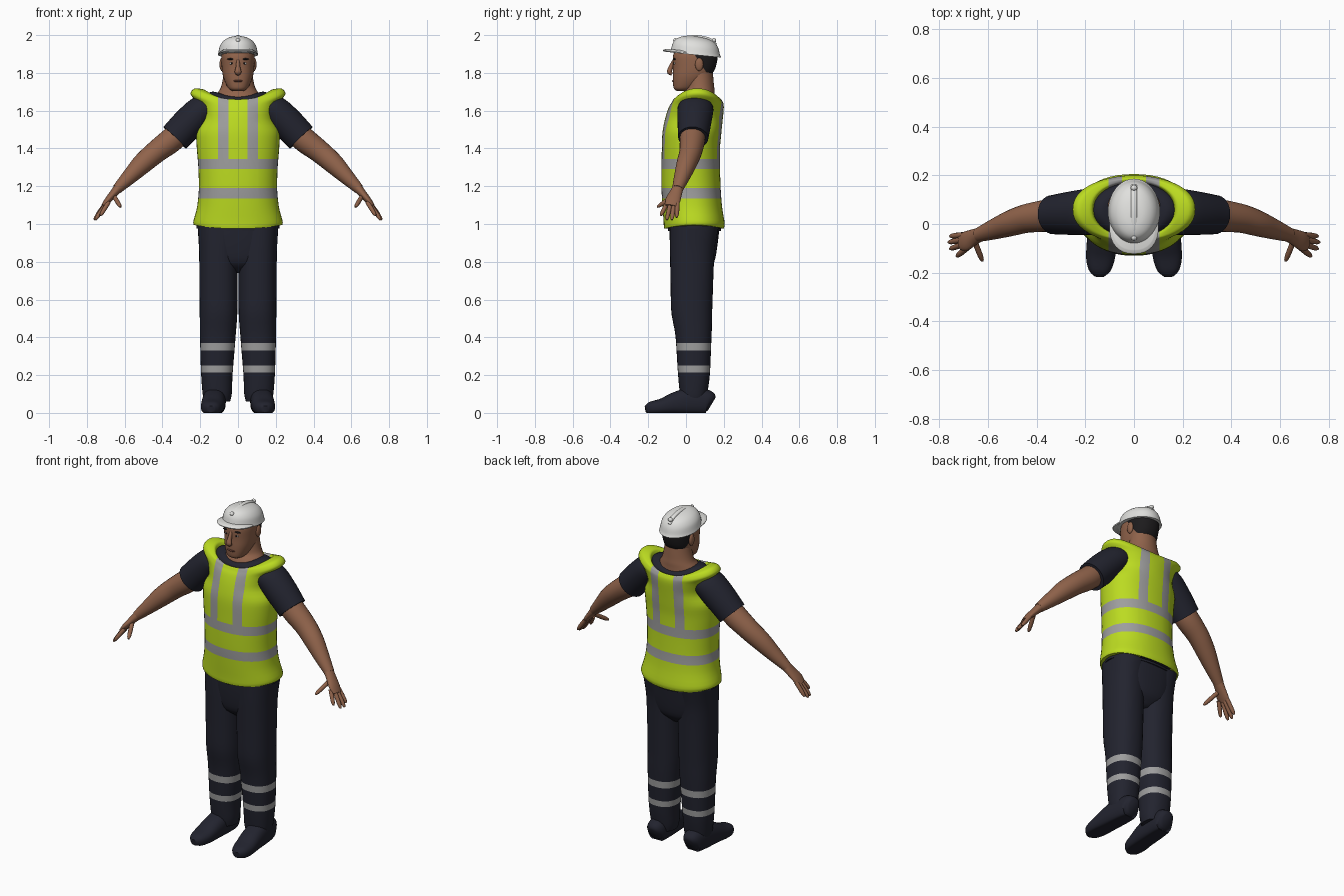
import bpy, bmesh, math
from mathutils import Vector

if "Cube" in bpy.data.objects:
    bpy.data.objects.remove(bpy.data.objects["Cube"], do_unlink=True)


def material(name, r, g, b):
    m = bpy.data.materials.new(name)
    m.use_nodes = True
    m.diffuse_color = (r, g, b, 1)
    bsdf = m.node_tree.nodes["Principled BSDF"]
    bsdf.inputs["Base Color"].default_value = (r, g, b, 1)
    bsdf.inputs["Roughness"].default_value = 0.7
    return m


NAVY = material("navy cloth", 0.016, 0.017, 0.028)
LIME = material("lime vest", 0.50, 0.71, 0.015)
GREY = material("reflective grey", 0.34, 0.34, 0.34)
SKIN = material("skin", 0.28, 0.125, 0.07)
WHITE = material("helmet white", 0.75, 0.75, 0.73)
HAIR = material("dark hair", 0.012, 0.011, 0.012)
LIP = material("lips", 0.16, 0.06, 0.04)


def finish(name, bm, mats, rule=None):
    bmesh.ops.recalc_face_normals(bm, faces=bm.faces)
    if rule:
        for f in bm.faces:
            f.material_index = int(rule(f.calc_center_median()))
    me = bpy.data.meshes.new(name)
    bm.to_mesh(me)
    bm.free()
    for m in mats:
        me.materials.append(m)
    me.shade_smooth()
    me.set_sharp_from_angle(angle=math.radians(50))
    ob = bpy.data.objects.new(name, me)
    bpy.context.collection.objects.link(ob)
    return ob


def smooth_rows(rows, steps):
    """Interpolate rows without overshoot."""
    k = len(rows)
    slope = lambda i, c: rows[i + 1][c] - rows[i][c]

    def tangent(i, c):
        if i == 0:
            return slope(0, c)
        if i == k - 1:
            return slope(k - 2, c)
        a, b = slope(i - 1, c), slope(i, c)
        return 2 * a * b / (a + b) if a * b > 0 else 0

    out = []
    for i in range(k - 1):
        for s in range(steps):
            t = s / steps
            h = t * t * (3 - 2 * t)
            out.append([rows[i][c] * (1 - h) + rows[i + 1][c] * h
                        + t * (1 - t) ** 2 * tangent(i, c)
                        - t * t * (1 - t) * tangent(i + 1, c)
                        for c in range(len(rows[0]))])
    return out + [list(rows[-1])]


def loft(name, rows, mats, u=(1, 0, 0), flat=False, n=32, steps=4, power=2.0,
         side=1, deform=None, cuts=(), rule=None, cap_end=True):
    """Rows are x, y, z, radius along u, other radius, saddle lift."""
    rows = smooth_rows([tuple(r) + (0,) * (6 - len(r)) for r in rows], steps)
    bm = bmesh.new()
    pts = [Vector(r[:3]) for r in rows]
    rings = []
    for i, (x, y, z, ru, rv, lift) in enumerate(rows):
        t = Vector((0, 0, 1))
        if not flat:
            t = (pts[min(i + 1, len(pts) - 1)] - pts[max(i - 1, 0)]).normalized()
        a = Vector(u)
        a = (a - t * a.dot(t)).normalized()
        b = t.cross(a)
        ring = []
        for j in range(n):
            w = 2 * math.pi * j / n
            c, s = math.cos(w), math.sin(w)
            cu = math.copysign(abs(c) ** (2 / power), c)
            sv = math.copysign(abs(s) ** (2 / power), s)
            p = pts[i] + a * ru * cu + b * rv * sv + Vector((0, 0, lift * c * c))
            if deform:
                p = deform(p)
            ring.append(bm.verts.new((p.x * side, p.y, p.z)))
        rings.append(ring)
    for r0, r1 in zip(rings, rings[1:]):
        for j in range(n):
            m = (j + 1) % n
            bm.faces.new((r0[j], r0[m], r1[m], r1[j]))
    bm.faces.new(rings[0])
    if cap_end:
        bm.faces.new(rings[-1])
    for co, no in cuts:
        bmesh.ops.bisect_plane(bm, geom=bm.verts[:] + bm.edges[:] + bm.faces[:],
                               plane_co=co, plane_no=no)
    return finish(name, bm, mats, rule)


def upright(name, rows, mats, **kw):
    """Rows are z, half width, front y, back y, saddle lift."""
    full = [(0, (r[2] + r[3]) / 2, r[0], r[1], (r[3] - r[2]) / 2, *r[4:]) for r in rows]
    return loft(name, full, mats, flat=True, **kw)


def ball(name, at, size, mat):
    bm = bmesh.new()
    bmesh.ops.create_uvsphere(bm, u_segments=16, v_segments=10, radius=1)
    for v in bm.verts:
        v.co = Vector([c * s + o for c, s, o in zip(v.co, size, at)])
    return finish(name, bm, [mat])


def level(*heights):
    return [((0, 0, h), (0, 0, 1)) for h in heights]


# Vest with two bands and vertical straps
def vest_rule(c):
    if c.z < 0.984 and abs(c.x) < 0.1 and abs(c.y - 0.04) < 0.1:
        return 2
    band = 1.135 < c.z < 1.19 or 1.29 < c.z < 1.345
    return band or (c.z > 1.345 and 0.05 < abs(c.x) < 0.105)


upright("vest", [
    (.975, .234, -.115, .200, .02), (1.0, .237, -.118, .205, .01),
    (1.1, .215, -.125, .19, 0), (1.2, .207, -.13, .183, 0),
    (1.3, .21, -.13, .18, 0), (1.4, .218, -.128, .18, 0),
    (1.48, .222, -.125, .187, 0), (1.56, .19, -.11, .195, 0),
    (1.62, .215, -.09, .2, .02), (1.645, .252, -.075, .195, .045),
    (1.66, .225, -.065, .185, .058), (1.655, .175, -.055, .175, .055),
    (1.62, .16, -.04, .16, .04)],
    [LIME, GREY, NAVY], n=48, power=2.2, cap_end=False, rule=vest_rule,
    cuts=level(1.135, 1.19, 1.29, 1.345)
    + [((x, 0, 0), (1, 0, 0)) for x in (-.105, -.05, .05, .105)])

# Shirt seen at the neckline and below the hem
upright("shirt_collar", [
    (1.5, .185, -.09, .17, 0), (1.6, .18, -.065, .175, .01),
    (1.65, .172, -.055, .17, .03), (1.67, .14, -.04, .15, .03),
    (1.675, .1, -.02, .13, .02)], [NAVY])
upright("shirt_hem", [(.962, .22, -.095, .185, .015), (1.05, .215, -.1, .18, 0)], [NAVY])

# Trousers, shoes, sleeves, arms and hands
upright("trouser_seat", [(.74, .05, -.01, .1), (.8, .16, -.07, .15),
                         (.9, .203, -.085, .168), (1.0, .213, -.09, .18)], [NAVY], power=2.4)
for side, tag in ((1, "left"), (-1, "right")):
    loft(tag + "_trouser_leg", [
        (.11, .04, .06, .068, .065), (.11, .04, .1, .077, .072),
        (.112, .042, .2, .083, .084), (.107, .04, .4, .094, .095),
        (.103, .03, .55, .1, .109), (.103, .031, .7, .101, .113),
        (.104, .033, .85, .102, .118), (.106, .045, .99, .108, .13)],
        [NAVY, GREY], flat=True, side=side, power=2.3,
        cuts=level(.215, .25, .33, .37),
        rule=lambda c: .215 < c.z < .25 or .33 < c.z < .37)

    loft(tag + "_shoe", [
        (.12, .135, .045, .03, .04), (.12, .115, .055, .053, .065),
        (.125, .03, .06, .06, .075), (.13, -.05, .05, .062, .062),
        (.137, -.13, .032, .06, .043), (.142, -.19, .024, .045, .034),
        (.144, -.215, .02, .02, .018)],
        [NAVY], side=side, power=2.4,
        deform=lambda p: Vector((p.x, p.y, max(p.z, 0))))

    loft(tag + "_sleeve", [
        (.12, .05, 1.62, .08, .06), (.18, .05, 1.605, .095, .08),
        (.25, .045, 1.545, .09, .086), (.335, .038, 1.457, .08, .083)],
        [NAVY], u=(0, 1, 0), side=side)

    loft(tag + "_arm", [
        (.25, .04, 1.55, .06, .06), (.34, .035, 1.455, .067, .066),
        (.43, .025, 1.385, .06, .06), (.50, .005, 1.325, .054, .055),
        (.57, -.02, 1.255, .043, .042), (.64, -.045, 1.185, .029, .027)],
        [SKIN], u=(0, 1, 0), side=side, n=24)

    loft(tag + "_palm", [
        (.63, -.042, 1.195, .029, .026), (.66, -.055, 1.16, .034, .021),
        (.69, -.07, 1.125, .04, .017), (.714, -.078, 1.095, .03, .011)],
        [SKIN], u=(0, 1, 0), side=side, n=20)

    fingers = {
        "little": ((.70, -.045, 1.11), (.755, -.05, 1.035)),
        "ring": ((.70, -.064, 1.105), (.762, -.075, 1.022)),
        "middle": ((.70, -.083, 1.105), (.755, -.102, 1.022)),
        "index": ((.685, -.098, 1.115), (.728, -.133, 1.045)),
        "thumb": ((.655, -.07, 1.145), (.622, -.152, 1.09))}
    for finger, (root, tip) in fingers.items():
        a, b = Vector(root), Vector(tip)
        rows = [(*a.lerp(b, t), r, r) for t, r in
                ((0, .012), (.5, .012), (.85, .010), (1, .005))]
        loft(tag + "_" + finger + "_finger", rows, [SKIN], u=(0, 1, 0),
             side=side, n=10, steps=2)

    # Ears, eyes and brows
    ball(tag + "_ear", (side * .086, .07, 1.845), (.012, .022, .035), SKIN)
    ball(tag + "_eye", (side * .033, -.0595, 1.85), (.012, .006, .006), WHITE)
    ball(tag + "_pupil", (side * .033, -.0645, 1.85), (.005, .003, .005), HAIR)
    ball(tag + "_brow", (side * .036, -.0605, 1.873), (.022, .008, .005), HAIR)

# Neck and head, with hair behind a slanted line
upright("neck", [(1.64, .135, -.04, .155), (1.685, .115, -.025, .152),
                 (1.72, .092, 0, .15), (1.77, .08, .005, .145),
                 (1.82, .075, .01, .14)], [SKIN])
upright("head", [
    (1.705, .03, -.05, .01), (1.715, .048, -.063, .04), (1.745, .066, -.069, .09),
    (1.79, .081, -.07, .135), (1.83, .086, -.069, .157),
    (1.88, .088, -.07, .167), (1.93, .08, -.055, .155)],
    [SKIN, HAIR], power=2.3, n=40,
    cuts=[((0, .09, 1.83), (0, 1, .67))] + level(1.772),
    rule=lambda c: c.z > 1.772 and c.y - .09 + .67 * (c.z - 1.83) > 0)
loft("nose", [(0, -.064, 1.87, .008, .006), (0, -.08, 1.83, .012, .012),
              (0, -.088, 1.806, .018, .013), (0, -.074, 1.793, .012, .008)], [SKIN], n=16)
ball("mouth", (0, -.066, 1.757), (.026, .009, .006), LIP)


# Hard hat: tilted shell, peak, crown ridge and studs
def tilt(p):
    return Vector((p.x, p.y, p.z - .1 * (p.y - .05)))


upright("helmet_shell", [
    (1.895, .107, -.085, .186), (1.908, .104, -.08, .18), (1.94, .097, -.072, .172),
    (1.97, .076, -.052, .152), (1.988, .042, -.01, .108), (1.994, .008, .035, .06)],
    [WHITE], n=40, deform=tilt)
upright("helmet_peak", [(1.896, .1, -.118, .1), (1.902, .101, -.123, .1),
                        (1.912, .085, -.105, .08)], [WHITE], deform=tilt, power=2.3)
loft("helmet_ridge", [
    (0, -.06, 1.962, .012, .006), (0, -.02, 1.985, .013, .008),
    (0, .05, 1.992, .013, .008), (0, .12, 1.98, .013, .008),
    (0, .16, 1.95, .012, .006)], [WHITE], n=16)
ball("front_stud", (0, -.056, 1.972), (.012, .012, .012), WHITE)
ball("back_stud", (0, .148, 1.972), (.014, .012, .012), WHITE)
